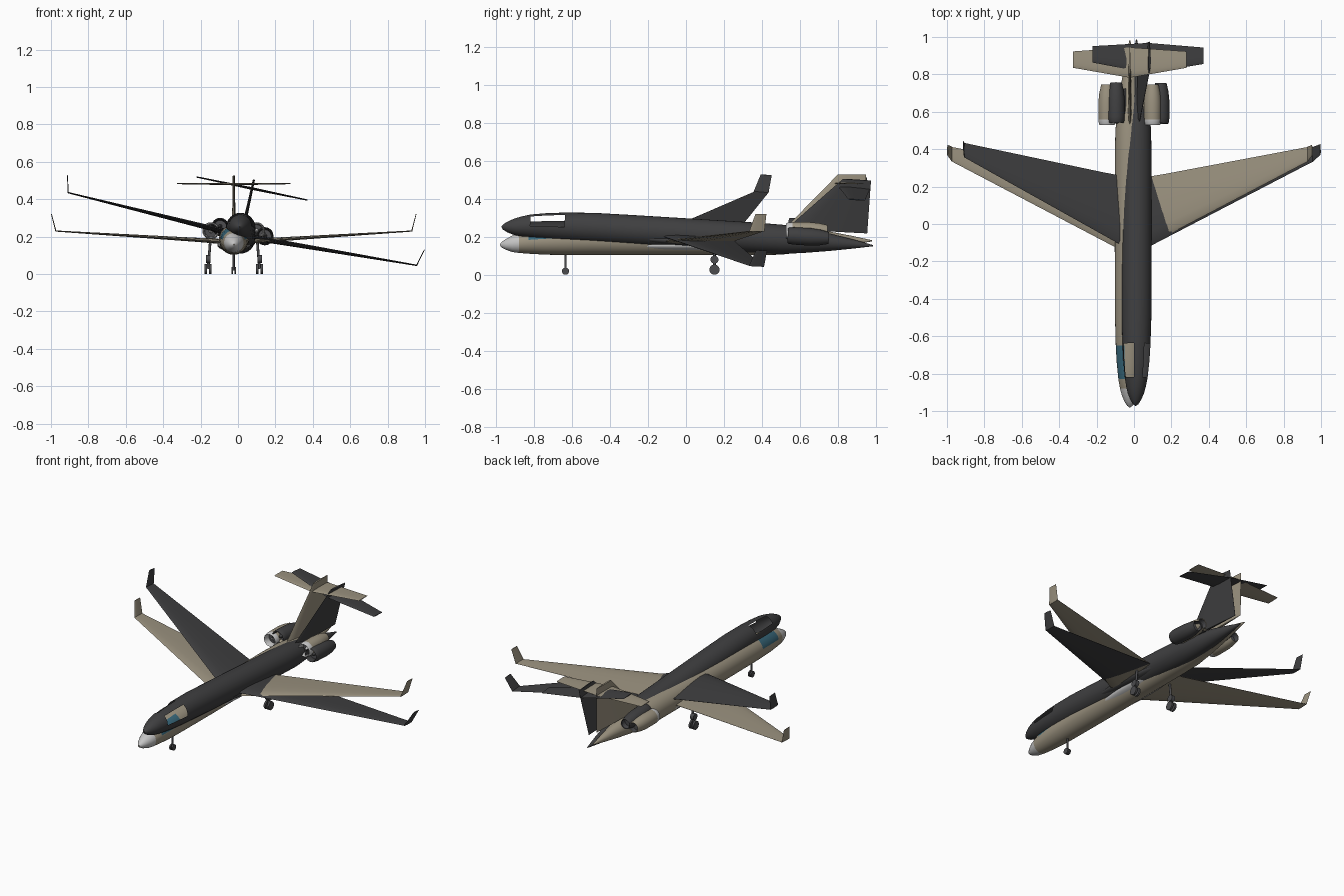
import bpy, bmesh, math
from mathutils import Matrix, Vector

if "Cube" in bpy.data.objects:
    bpy.data.objects.remove(bpy.data.objects["Cube"])


def material(name, r, g, b):
    m = bpy.data.materials.new(name)
    m.diffuse_color = (r, g, b, 1)
    m.use_nodes = True
    m.node_tree.nodes["Principled BSDF"].inputs["Base Color"].default_value = m.diffuse_color
    return m


BEIGE = material("beige_paint", 0.33, 0.29, 0.215)
DARK = material("charcoal_paint", 0.05, 0.05, 0.052)
PALE = material("pale_grey", 0.56, 0.56, 0.56)
BLUE = material("blue_glass", 0.04, 0.14, 0.2)
RUBBER = material("gear_grey", 0.07, 0.07, 0.075)


def finish(name, bm, mats, matrix, smooth=True):
    bmesh.ops.recalc_face_normals(bm, faces=bm.faces)
    me = bpy.data.meshes.new(name)
    bm.to_mesh(me)
    bm.free()
    for m in mats:
        me.materials.append(m)
    ob = bpy.data.objects.new(name, me)
    bpy.context.collection.objects.link(ob)
    ob.matrix_world = matrix
    if smooth:
        bpy.ops.object.select_all(action='DESELECT')
        ob.select_set(True)
        bpy.context.view_layer.objects.active = ob
        bpy.ops.object.shade_smooth_by_angle(angle=math.radians(35))
    return ob


def loft(rings, cap=True):
    """Skin a list of closed rings; returns the bmesh and faces[ring][segment]."""
    bm = bmesh.new()
    vs = [[bm.verts.new(p) for p in r] for r in rings]
    n = len(rings[0])
    faces = [[bm.faces.new((a[i], a[(i + 1) % n], b[(i + 1) % n], b[i])) for i in range(n)]
             for a, b in zip(vs, vs[1:])]
    if cap:
        bm.faces.new(vs[0])
        bm.faces.new(vs[-1])
    return bm, faces


def ring(x, y, z, r, n=32):
    return [(x + r * math.cos(2 * math.pi * i / n), y, z + r * math.sin(2 * math.pi * i / n))
            for i in range(n)]


FOIL = [(0, 0), (0.05, 0.3), (0.2, 0.48), (0.4, 0.5), (0.7, 0.3), (1, 0.03)]
FOIL += [(u, -v) for u, v in FOIL[:0:-1]]


def foil(x, y, z, chord, thick, normal):
    n = Vector(normal)
    return [Vector((x, y + u * chord, z)) + n * v * thick for u, v in FOIL]


def rod(name, a, b, r, mat, matrix, n=16):
    a, b = Vector(a), Vector(b)
    bm = bmesh.new()
    rot = (b - a).to_track_quat('Z', 'Y').to_matrix().to_4x4()
    bmesh.ops.create_cone(bm, cap_ends=True, segments=n, radius1=r, radius2=r,
                          depth=(b - a).length,
                          matrix=Matrix.Translation((a + b) / 2) @ rot)
    finish(name, bm, [mat], matrix)


# fuselage stations: y, centre z, radius
HULL = [(-0.98, -0.025, 0.003), (-0.972, -0.025, 0.014), (-0.95, -0.023, 0.028),
        (-0.915, -0.02, 0.043), (-0.88, -0.016, 0.052), (-0.83, -0.011, 0.061),
        (-0.74, -0.007, 0.07), (-0.65, -0.004, 0.075), (-0.5, 0, 0.079), (-0.3, 0, 0.08),
        (0.35, 0, 0.08), (0.5, 0, 0.077), (0.62, 0, 0.064), (0.75, 0, 0.046),
        (0.88, -0.002, 0.023), (0.98, -0.004, 0.003)]


def aircraft(tag, paint, trim, glass, matrix):
    # fuselage with nose cone and cockpit side windows
    bm, faces = loft([ring(0, y, z, r) for y, z, r in HULL])
    openings = []
    for k, row in enumerate(faces):
        y = HULL[k][0]
        for i, f in enumerate(row):
            if y < -0.881:
                f.material_index = 1
            if -0.84 < y < -0.66 and (1 <= i <= 5 or 10 <= i <= 14):
                f.material_index = 2
                openings.append(f)
    if glass is None:
        bmesh.ops.delete(bm, geom=openings, context='FACES')
    finish(tag + "_fuselage", bm, [paint, trim, glass or paint], matrix)

    # wing root fairing
    bm = bmesh.new()
    bmesh.ops.create_uvsphere(bm, u_segments=32, v_segments=16, radius=1)
    bmesh.ops.transform(bm, verts=bm.verts, matrix=Matrix.Translation((0, 0.02, -0.028))
                        @ Matrix.Diagonal((0.088, 0.42, 0.034, 1)))
    finish(tag + "_wing_fairing", bm, [trim], matrix)

    for s, side in ((-1, "left"), (1, "right")):
        # wing
        bm, _ = loft([foil(0, -0.165, -0.013, 0.40, 0.03, (0, 0, 1)),
                      foil(s * 0.2, -0.06, 0.0, 0.33, 0.022, (0, 0, 1)),
                      foil(s * 0.953, 0.335, 0.047, 0.077, 0.006, (0, 0, 1))])
        finish(f"{tag}_{side}_wing", bm, [paint], matrix)
        # winglet
        bm, _ = loft([foil(s * 0.951, 0.333, 0.045, 0.08, 0.006, (1, 0, 0)),
                      foil(s * 0.975, 0.366, 0.138, 0.058, 0.004, (1, 0, 0))])
        finish(f"{tag}_{side}_winglet", bm, [paint], matrix)
        # tailplane
        bm, _ = loft([foil(0, 0.782, 0.298, 0.162, 0.012, (0, 0, 1)),
                      foil(s * 0.303, 0.835, 0.3, 0.088, 0.005, (0, 0, 1))])
        finish(f"{tag}_{side}_tailplane", bm, [paint], matrix)
        # engine nacelle, hollow at the intake and the nozzle
        ex, ez = s * 0.122, 0.048
        prof = [(0.57, 0.003), (0.57, 0.033), (0.535, 0.035), (0.528, 0.039), (0.535, 0.043),
                (0.56, 0.046), (0.65, 0.046), (0.70, 0.041), (0.745, 0.031),
                (0.742, 0.028), (0.71, 0.028), (0.71, 0.003)]
        bm, faces = loft([ring(ex, y, ez, r, 24) for y, r in prof])
        for k in (1, 2, 3, 4):
            for f in faces[k]:
                f.material_index = 1
        for k in (0, 9, 10):
            for f in faces[k]:
                f.material_index = 2
        finish(f"{tag}_{side}_engine", bm, [paint, trim, RUBBER], matrix)
        # intake spinner
        bm, _ = loft([ring(ex, y, ez, r, 16) for y, r in
                      ((0.545, 0.001), (0.552, 0.007), (0.572, 0.012))])
        finish(f"{tag}_{side}_spinner", bm, [trim], matrix)
        # engine pylon
        bm, _ = loft([foil(s * 0.04, 0.56, 0.035, 0.16, 0.016, (0, 0, 1)),
                      foil(s * 0.09, 0.56, 0.046, 0.15, 0.016, (0, 0, 1))])
        finish(f"{tag}_{side}_pylon", bm, [paint], matrix)

    # tail fin
    bm, _ = loft([foil(0, 0.52, 0.06, 0.425, 0.02, (1, 0, 0)),
                  foil(0, 0.80, 0.345, 0.148, 0.011, (1, 0, 0))])
    finish(tag + "_fin", bm, [paint], matrix)


level = Matrix.Translation((-0.0225, 0, 0.183))
banked = (Matrix.Translation((0.014, 0.008, 0.217))
          @ Matrix.Rotation(math.radians(-3.5), 4, 'X')
          @ Matrix.Rotation(math.radians(11.8), 4, 'Y'))
aircraft("beige_jet", BEIGE, PALE, BLUE, level)
aircraft("dark_jet", DARK, DARK, None, banked)

# landing gear, on the level aircraft only
G = -0.183
rod("nose_strut", (0, -0.635, G + 0.02), (0, -0.635, -0.06), 0.006, RUBBER, level)
for s in (-1, 1):
    rod("nose_wheel", (s * 0.003, -0.635, G + 0.019), (s * 0.012, -0.635, G + 0.019),
        0.019, RUBBER, level, 20)
    x = s * 0.1375
    rod("main_strut", (x, 0.15, G + 0.028), (s * 0.125, 0.15, 0), 0.007, RUBBER, level)
    rod("main_joint", (x - 0.012, 0.15, G + 0.08), (x + 0.012, 0.15, G + 0.08),
        0.021, RUBBER, level, 20)
    for t in (-1, 1):
        rod("main_wheel", (x + t * 0.006, 0.15, G + 0.027), (x + t * 0.018, 0.15, G + 0.027),
            0.027, RUBBER, level, 20)
